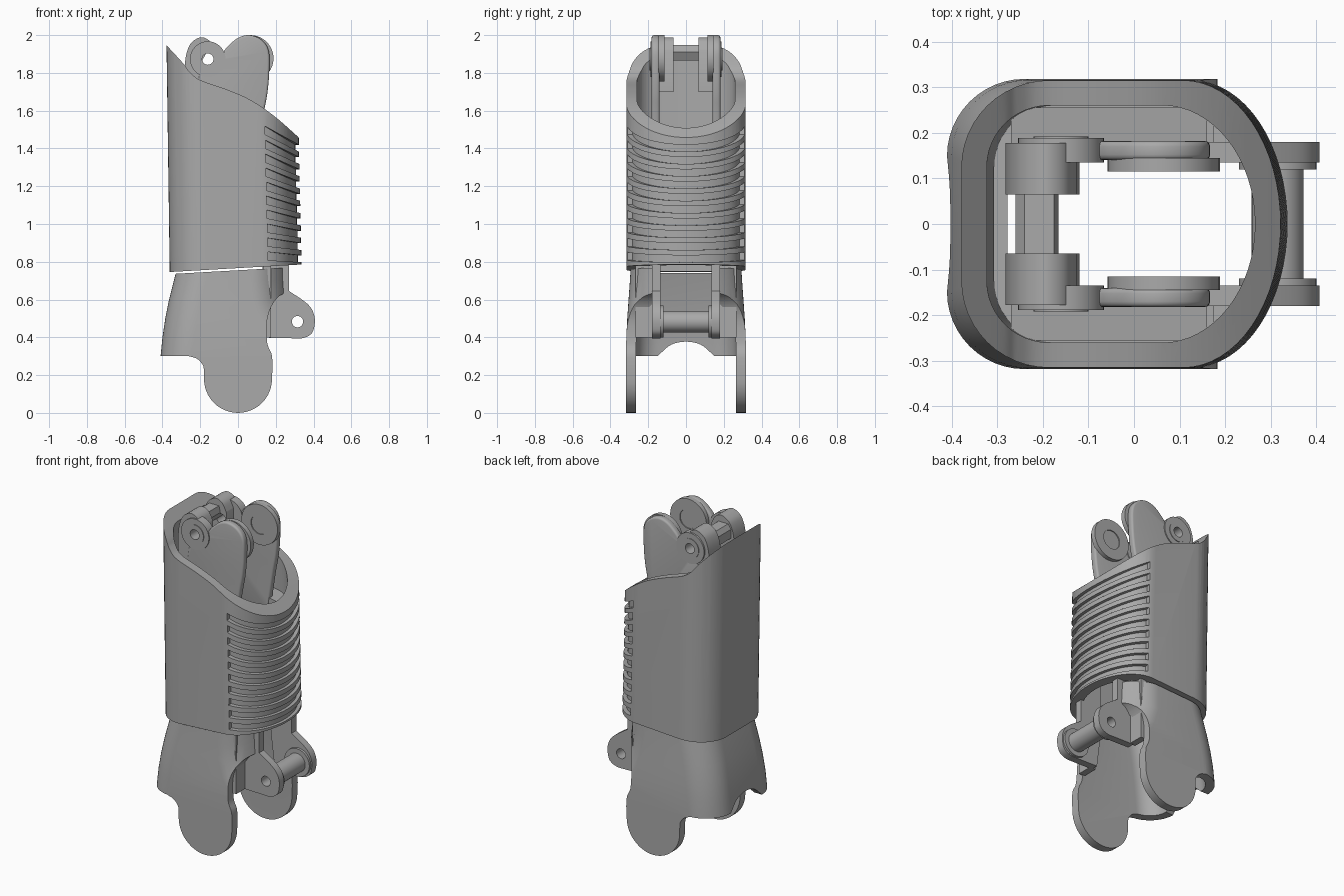
import bpy, bmesh
from math import cos, sin, pi

cube = bpy.data.objects.get("Cube")
if cube:
    bpy.data.objects.remove(cube)

GREY = (0.4, 0.4, 0.4, 1)
mat = bpy.data.materials.new("plain grey")
mat.use_nodes = True
mat.diffuse_color = GREY
mat.node_tree.nodes["Principled BSDF"].inputs["Base Color"].default_value = GREY


# ---- helpers ----
def loft(name, rings, cyclic=False):
    """Skin closed rings; cap the ends, or join the last ring to the first."""
    bm = bmesh.new()
    loops = [[bm.verts.new(p) for p in ring] for ring in rings]
    n = len(loops[0])
    pairs = list(zip(loops, loops[1:]))
    if cyclic:
        pairs.append((loops[-1], loops[0]))
    else:
        bm.faces.new(loops[0])
        bm.faces.new(loops[-1])
    for a, b in pairs:
        for i in range(n):
            j = (i + 1) % n
            bm.faces.new((a[i], a[j], b[j], b[i]))
    bmesh.ops.recalc_face_normals(bm, faces=bm.faces)
    mesh = bpy.data.meshes.new(name)
    bm.to_mesh(mesh)
    bm.free()
    mesh.materials.append(mat)
    obj = bpy.data.objects.new(name, mesh)
    bpy.context.collection.objects.link(obj)
    return obj


def prism(name, pts, a, b, axis="y"):
    if axis == "y":
        return loft(name, [[(u, t, v) for u, v in pts] for t in (a, b)])
    return loft(name, [[(t, u, v) for u, v in pts] for t in (a, b)])


def rect(u0, u1, v0, v1):
    return [(u0, v0), (u1, v0), (u1, v1), (u0, v1)]


def circle(x, z, r, n=40):
    return [(x + r * cos(2 * pi * i / n), z + r * sin(2 * pi * i / n)) for i in range(n)]


def bush(name, x, z, r, bore, y0, y1):
    """Disc along y with a bore through it."""
    steps = ((r, y0), (r, y1), (bore, y1), (bore, y0))
    return loft(name, [[(u, y, v) for u, v in circle(x, z, q)] for q, y in steps], True)


def smooth(pts, steps=6):
    """Catmull-Rom curve through an open list of points."""
    p = [pts[0]] + pts + [pts[-1]]
    out = []
    for a, b, c, d in zip(p, p[1:], p[2:], p[3:]):
        for k in range(steps):
            t = k / steps
            out.append(tuple(0.5 * (2 * b[i] + (c[i] - a[i]) * t
                       + (2 * a[i] - 5 * b[i] + 4 * c[i] - d[i]) * t * t
                       + (3 * b[i] - a[i] - 3 * c[i] + d[i]) * t ** 3) for i in (0, 1)))
    return out + [pts[-1]]


def section(z, x0, x1, w, r, a):
    """Rounded corners on the -x side, half ellipse on the +x side."""
    pts = []
    for i in range(33):
        t = -pi / 2 + pi * i / 32
        pts.append((x1 - a + a * cos(t), w * sin(t), z))
    for sy, start in ((1, pi / 2), (-1, pi)):
        for i in range(13):
            t = start + pi / 2 * i / 12
            pts.append((x0 + r + r * cos(t), sy * (w - r) + r * sin(t), z))
    return pts


def tube(name, stations, wall, r, a):
    outer = [section(z, x0, x1, w, r, a) for z, x0, x1, w in stations]
    inner = [section(z, x0 + wall, x1 - wall, w - wall, r - wall, a - 0.01)
             for z, x0, x1, w in stations]
    return loft(name, outer + inner[::-1], True)


def apply_modifiers(obj):
    deps = bpy.context.evaluated_depsgraph_get()
    mesh = bpy.data.meshes.new_from_object(obj.evaluated_get(deps))
    obj.modifiers.clear()
    obj.data = mesh


def boolean(obj, cutter, op="DIFFERENCE"):
    mod = obj.modifiers.new("cut", "BOOLEAN")
    mod.operation, mod.object, mod.solver = op, cutter, "EXACT"
    apply_modifiers(obj)
    bpy.data.objects.remove(cutter)


def bevel(obj, width):
    mod = obj.modifiers.new("edge", "BEVEL")
    mod.width, mod.segments, mod.limit_method = width, 3, "ANGLE"
    mod.angle_limit = 1.0
    apply_modifiers(obj)


# ---- outer sleeve with slanted ends ----
sleeve = tube("outer_sleeve", [(0.65, -0.36, 0.34, 0.315), (2.05, -0.38, 0.308, 0.315)],
              0.055, 0.19, 0.21)
rim = smooth([(-0.38, 1.948), (-0.29, 1.85), (-0.256, 1.805), (-0.2, 1.762),
              (-0.07, 1.716), (0.06, 1.66), (0.19, 1.573), (0.325, 1.455)])
rim = [(-0.5, 2.04)] + rim + [(0.5, 1.29), (0.5, 0.795), (-0.5, 0.738)]
boolean(sleeve, prism("sleeve_trim", rim, -0.5, 0.5), "INTERSECT")

# vent grooves wrapping round the +x side
GROOVES = 10
for g in range(GROOVES):
    f = g / (GROOVES - 1)
    top = 1.535 - 0.68 * f
    cx = 0.13 - 0.03 * (top - 0.7) / 1.4
    rings = []
    for i in range(29):
        t = -1.42 + 2.84 * i / 28
        x, y = 0.21 * cos(t), 0.315 * sin(t)
        zt = top - (0.55 - 0.45 * f) * x
        zb = zt - 0.045 + 0.04 * x
        rings.append([(cx + x * k, y * k, z) for k, z in
                      ((0.91, zb), (1.15, zb), (1.15, zt), (0.91, zt))])
    boolean(sleeve, loft("groove_cutter", rings))

# ---- lower cuff with side lobes ----
cuff = tube("lower_cuff", [(-0.05, -0.41, 0.42, 0.318), (0.3, -0.41, 0.42, 0.318),
                           (0.4, -0.4, 0.38, 0.316), (0.5, -0.385, 0.32, 0.311),
                           (0.6, -0.365, 0.285, 0.304), (0.7, -0.34, 0.28, 0.297),
                           (0.85, -0.3, 0.28, 0.288)], 0.052, 0.17, 0.21)
lobe = [(0.18 * cos(t), 0.18 + 0.18 * sin(t))
        for t in [pi + pi * i / 24 for i in range(25)]]
outline = ([(-0.5, 0.3)] + smooth([(-0.26, 0.3), (-0.215, 0.285), (-0.185, 0.25), (-0.18, 0.21)])
           + lobe + smooth([(0.183, 0.25), (0.178, 0.31), (0.155, 0.37), (0.153, 0.48),
                            (0.175, 0.56), (0.215, 0.615), (0.275, 0.648)])
           + [(0.5, 0.65), (0.5, 0.783), (-0.5, 0.727)])
boolean(cuff, prism("cuff_trim", outline, -0.5, 0.5), "INTERSECT")
arch = smooth([(-0.16, 0.29), (-0.14, 0.31), (-0.08, 0.36), (0, 0.377),
               (0.08, 0.36), (0.14, 0.31), (0.16, 0.29)])
boolean(cuff, prism("arch_cutter", arch, -0.6, -0.25, "x"))
boolean(cuff, prism("slot_cutter", rect(0.1, 0.5, 0.5, 0.9), -0.14, 0.14))

# ---- profiles of the paired inner parts ----
HUB, PIVOT, PIN = (-0.16, 1.873), (0.065, 1.877), (0.315, 0.483)
arm_outline = smooth([(-0.2, 1.85), (-0.1, 1.89), (-0.055, 1.94), (0, 1.985), (0.06, 2.0),
                      (0.125, 1.975), (0.163, 1.915), (0.165, 1.8), (0.155, 1.69),
                      (0.135, 1.58), (0.1, 1.35)]) + [(-0.15, 1.35), (-0.22, 1.7)]
ear_outline = smooth([(-0.28, 1.7), (-0.28, 1.86), (-0.257, 1.945), (-0.22, 1.98),
                      (-0.185, 1.988), (-0.15, 1.968), (-0.125, 1.92)]) + [(-0.12, 1.7)]
tab_outline = (smooth([(0.27, 0.645), (0.37, 0.575), (0.405, 0.51), (0.4, 0.44),
                       (0.375, 0.408), (0.335, 0.394)])
               + [(0.155, 0.398), (0.13, 0.6), (0.13, 0.95), (0.27, 0.95)])
liner_outline = [(-0.27, 0.8), (0.16, 0.8), (0.16, 1.42), (-0.27, 1.5)]

for s, side in ((-1, "right"), (1, "left")):
    # upper arm, its hub and its pivot disc
    arm = prism(side + "_upper_arm", arm_outline, s * 0.14, s * 0.182)
    bevel(arm, 0.012)
    ear = prism(side + "_rear_ear", ear_outline, s * 0.065, s * 0.178)
    for part in (arm, ear):
        boolean(part, prism("bore_cutter", circle(*HUB, 0.03), -0.3, 0.3))
    bush(side + "_hub", *HUB, 0.094, 0.03, s * 0.135, s * 0.188)
    bush(side + "_hub_ring", *HUB, 0.06, 0.03, s * 0.185, s * 0.192)
    disc = prism(side + "_pivot_disc", circle(*PIVOT, 0.123), s * 0.115, s * 0.145)
    boolean(disc, prism("recess_cutter", circle(*PIVOT, 0.058), s * 0.1, s * 0.121))

    # liner joining the arms to the sleeve
    prism(side + "_liner", liner_outline, s * 0.145, s * 0.255)

    # lower hinge tab with its web and collar
    tab = prism(side + "_hinge_tab", tab_outline, s * 0.135, s * 0.18)
    boolean(tab, prism("bore_cutter", circle(*PIN, 0.03), -0.3, 0.3))
    bush(side + "_hinge_collar", *PIN, 0.085, 0.03, s * 0.12, s * 0.14)
    prism(side + "_hinge_web", rect(0.135, 0.175, 0.4, 0.8), s * 0.17, s * 0.268)

# ---- cross members ----
bush("hinge_pin", *PIN, 0.057, 0.03, -0.125, 0.125)
prism("rear_crossbar", [(-0.26, 1.865), (-0.19, 1.865), (-0.165, 1.91),
                        (-0.175, 1.948), (-0.24, 1.948), (-0.26, 1.92)], -0.12, 0.12)

# ---- shading ----
bpy.ops.object.select_all(action="DESELECT")
for obj in bpy.context.collection.objects:
    if obj.type == "MESH":
        obj.select_set(True)
        bpy.context.view_layer.objects.active = obj
bpy.ops.object.shade_smooth_by_angle(angle=0.6)
